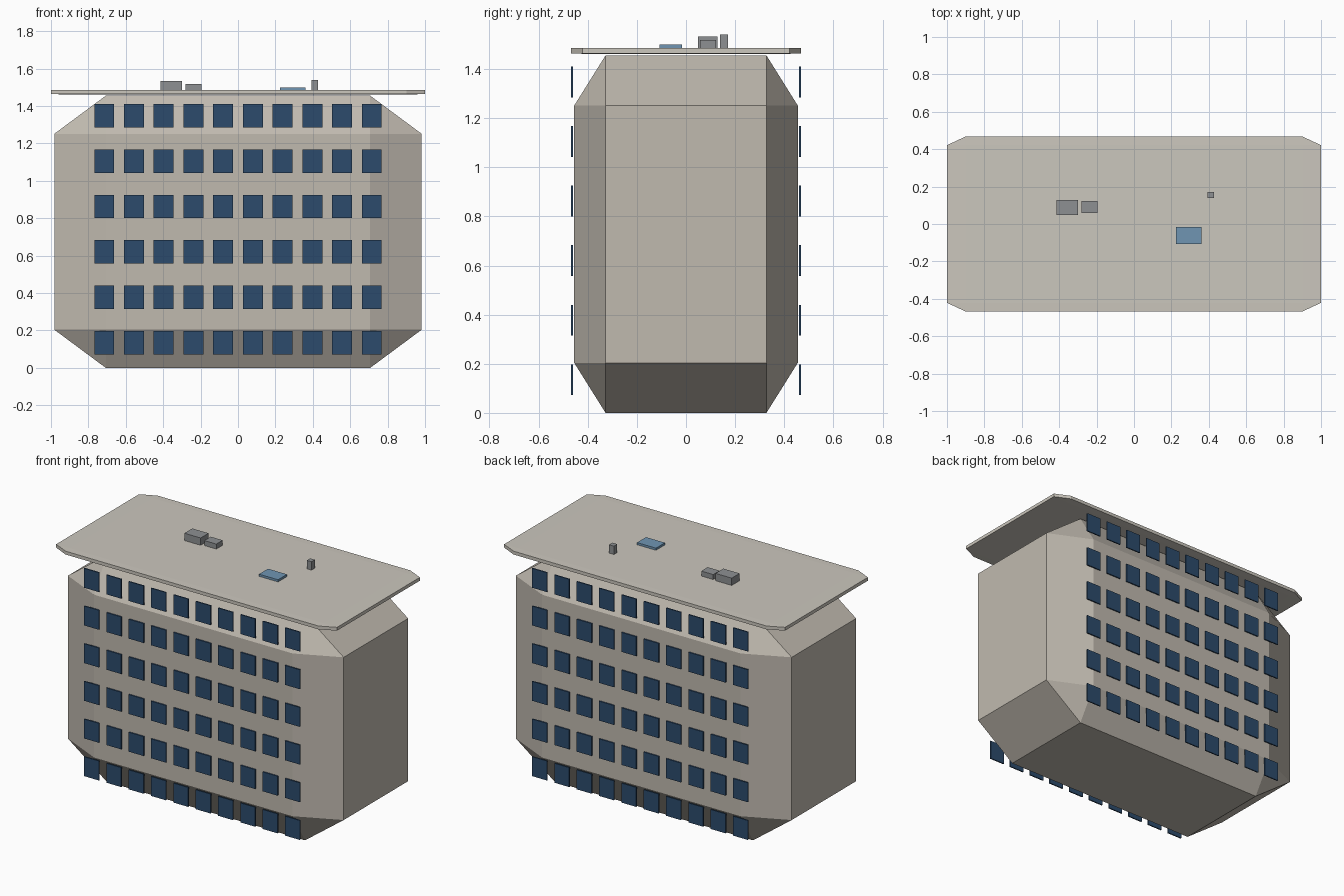
import bpy, bmesh
from mathutils import Vector

if "Cube" in bpy.data.objects:
    bpy.data.objects.remove(bpy.data.objects["Cube"])


def material(name, rgb):
    m = bpy.data.materials.new(name)
    m.diffuse_color = (*rgb, 1)
    m.use_nodes = True
    m.node_tree.nodes["Principled BSDF"].inputs["Base Color"].default_value = m.diffuse_color
    return m


STONE = material("stone", (0.53, 0.49, 0.43))
ROOF = material("roof_stone", (0.60, 0.57, 0.51))
GLASS = material("window_glass", (0.025, 0.07, 0.15))
SKY = material("skylight_glass", (0.16, 0.30, 0.45))
METAL = material("grey_metal", (0.27, 0.28, 0.29))


def add_box(bm, lo, hi, bevel=0.0):
    """Unit cube, chamfered before stretching so the chamfer follows the proportions."""
    lo, hi = Vector(lo), Vector(hi)
    part = bmesh.new()
    bmesh.ops.create_cube(part, size=1)
    if bevel:
        bmesh.ops.bevel(part, geom=part.edges[:], offset=bevel, segments=1,
                        affect='EDGES', profile=0.5)
    bmesh.ops.scale(part, vec=hi - lo, verts=part.verts)
    bmesh.ops.translate(part, vec=(lo + hi) / 2, verts=part.verts)
    tmp = bpy.data.meshes.new("tmp")
    part.to_mesh(tmp)
    part.free()
    bm.from_mesh(tmp)
    bpy.data.meshes.remove(tmp)


def finish(name, bm, mat):
    mesh = bpy.data.meshes.new(name)
    bm.to_mesh(mesh)
    bm.free()
    mesh.materials.append(mat)
    obj = bpy.data.objects.new(name, mesh)
    bpy.context.collection.objects.link(obj)
    return obj


def box(name, lo, hi, mat, bevel=0.0):
    bm = bmesh.new()
    add_box(bm, lo, hi, bevel)
    return finish(name, bm, mat)


# Chamfered building body and overhanging roof slab
box("building_body", (-0.982, -0.455, 0), (0.982, 0.455, 1.455), STONE, 0.14)
box("roof_slab", (-1, -0.468, 1.462), (1, 0.468, 1.486), ROOF, 0.05)

# Window grids: 10 columns by 6 rows on front and back
for side, y in (("front", -0.4645), ("back", 0.4645)):
    bm = bmesh.new()
    for row in range(6):
        for col in range(10):
            x = (col - 4.5) * 0.159
            z = 0.135 + row * 0.2425
            add_box(bm, (x - 0.053, y - 0.004, z - 0.0625),
                    (x + 0.053, y + 0.004, z + 0.0625))
    finish(side + "_windows", bm, GLASS)

# Rooftop equipment
box("large_vent_unit", (-0.415, 0.048, 1.484), (-0.30, 0.128, 1.533), METAL)
box("small_vent_unit", (-0.28, 0.058, 1.484), (-0.195, 0.123, 1.518), METAL)
box("skylight", (0.225, -0.107, 1.484), (0.36, -0.016, 1.50), SKY)
box("vent_pipe", (0.393, 0.138, 1.484), (0.427, 0.172, 1.54), METAL)
